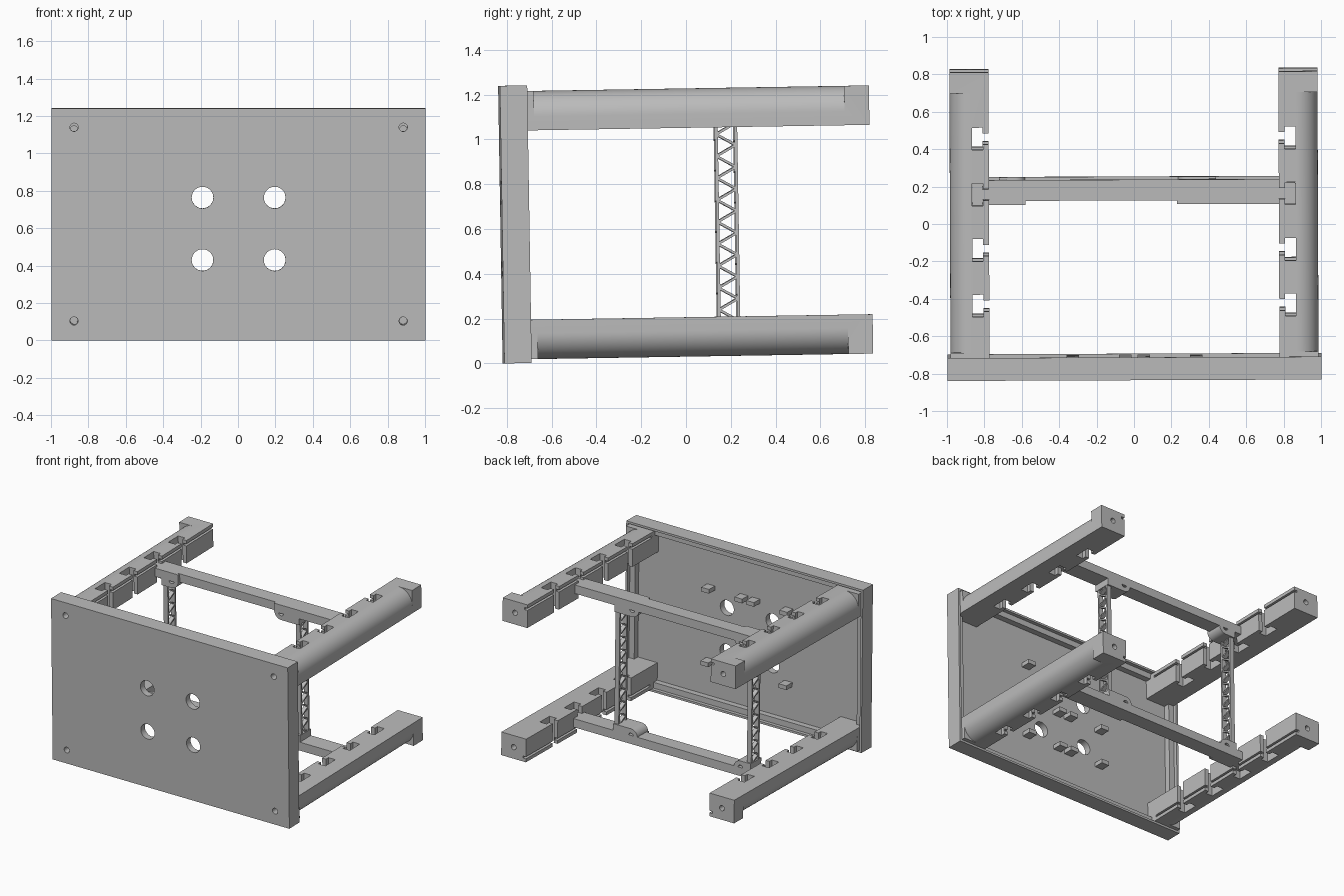
import bpy, bmesh, math
from mathutils import Matrix, Vector

cube = bpy.data.objects.get("Cube")
if cube:
    bpy.data.objects.remove(cube, do_unlink=True)

grey = bpy.data.materials.new("plain_grey")
grey.use_nodes = True
COLOR = (0.5, 0.5, 0.5, 1)
grey.diffuse_color = COLOR
grey.node_tree.nodes["Principled BSDF"].inputs["Base Color"].default_value = COLOR

MID = 0.629  # mirror height between upper and lower parts
parts = []


def finish(name, bm):
    bmesh.ops.recalc_face_normals(bm, faces=bm.faces)
    mesh = bpy.data.meshes.new(name)
    bm.to_mesh(mesh)
    bm.free()
    mesh.materials.append(grey)
    obj = bpy.data.objects.new(name, mesh)
    bpy.context.collection.objects.link(obj)
    parts.append(obj)
    return obj


def add_box(bm, x0, x1, y0, y1, z0, z1):
    m = Matrix.Translation(((x0 + x1) / 2, (y0 + y1) / 2, (z0 + z1) / 2))
    m = m @ Matrix.Diagonal((x1 - x0, y1 - y0, z1 - z0, 1))
    bmesh.ops.create_cube(bm, size=1, matrix=m)


def boxes(name, *dims):
    bm = bmesh.new()
    for d in dims:
        add_box(bm, *d)
    return finish(name, bm)


def prism(name, profile, y0, y1):
    """Extrude an x-z profile along y."""
    bm = bmesh.new()
    face = bm.faces.new([bm.verts.new((x, y0, z)) for x, z in profile])
    ext = bmesh.ops.extrude_face_region(bm, geom=[face])["geom"]
    verts = [g for g in ext if isinstance(g, bmesh.types.BMVert)]
    bmesh.ops.translate(bm, verts=verts, vec=(0, y1 - y0, 0))
    return finish(name, bm)


def arc(cx, cz, r, a0, a1, n):
    angles = [math.radians(a0 + (a1 - a0) * i / n) for i in range(n + 1)]
    return [(cx + r * math.cos(a), cz + r * math.sin(a)) for a in angles]


def hole(x, z, r, y0, y1):
    return prism("cutter", arc(x, z, r, 0, 345, 23), y0, y1)


def cut(obj, cutters):
    for c in cutters:
        c.hide_render = True
        mod = obj.modifiers.new("cut", "BOOLEAN")
        mod.operation, mod.solver, mod.object = "DIFFERENCE", "EXACT", c
    deps = bpy.context.evaluated_depsgraph_get()
    mesh = bpy.data.meshes.new_from_object(obj.evaluated_get(deps))
    obj.modifiers.clear()
    obj.data = mesh
    for c in cutters:
        parts.remove(c)
        bpy.data.objects.remove(c, do_unlink=True)


def mirrored(obj, name, flip_x, flip_z):
    bm = bmesh.new()
    bm.from_mesh(obj.data)
    m = Matrix.Diagonal((-1 if flip_x else 1, 1, -1 if flip_z else 1, 1))
    m.translation.z = 2 * MID if flip_z else 0
    bm.transform(m)
    return finish(name, bm)


# Front panel: stepped recess at the back, four round openings, corner screws
panel = boxes("front_panel", (-1, 1, -0.815, -0.693, 0.013, 1.253))
cutters = [boxes("cutter", (-0.984, 0.984, -0.72, -0.6, 0.029, 1.237)),
           boxes("cutter", (-0.94, 0.94, -0.765, -0.6, 0.073, 1.193))]
for sx in (-1, 1):
    cutters += [hole(sx * 0.193, z, 0.058, -0.9, -0.6) for z in (0.443, 0.777)]
    cutters += [hole(sx * 0.88, z, 0.022, -0.9, -0.6) for z in (0.117, 1.153)]
cut(panel, cutters)

# Small pegs on the back of the panel
boxes("panel_pegs", *[(x - 0.033, x + 0.033, -0.77, -0.693, z - 0.016, z + 0.016)
                      for x in (-0.33, -0.05, 0.05, 0.33) for z in (0.34, 0.62, 0.9)])

# Corner rail: outer edge rounded, T slots, inner groove and screw holes
IN, OUT, LOW, TOP = 0.775, 0.984, 1.052, 1.228
SLOTS = (-0.415, -0.118, 0.18, 0.478)
rail = boxes("upper_left_rail", (IN, OUT, -0.766, 0.833, LOW, TOP))
R = 0.115
corner = arc(OUT - R, TOP - R, R, 0, 90, 14)
corner += [(OUT - R, TOP + 0.05), (OUT + 0.05, TOP + 0.05), (OUT + 0.05, TOP - R)]
cutters = [prism("cutter", corner, -0.665, 0.722),
           boxes("cutter", (IN - 0.05, IN + 0.026, -0.68, 0.9, 1.186, 1.202)),
           hole(0.88, 1.14, 0.02, 0.7, 0.9),
           hole(0.88, 1.14, 0.02, -0.9, -0.6)]
for s in SLOTS:
    cutters.append(boxes("cutter", (IN + 0.032, IN + 0.09, s - 0.06, s + 0.06, 1, 1.3)))
    cutters.append(boxes("cutter", (IN - 0.05, IN + 0.05, s - 0.03, s + 0.03, 0.99, 1.31)))
cut(rail, cutters)
mirrored(rail, "upper_right_rail", True, False)
mirrored(rail, "lower_left_rail", False, True)
mirrored(rail, "lower_right_rail", True, True)

# Cross bar with hooked ends sitting in the rail slots
BAR0, BAR1 = 1.105, 1.17
FRONT, BACK = 0.124, 0.256
dims = [(-0.59, 0.23, 0.145, BACK, BAR0, BAR1),
        (-IN, -0.59, FRONT, BACK, BAR0, BAR1),
        (0.23, IN, FRONT, BACK, BAR0, BAR1)]
for sx in (-1, 1):
    for a, b, h in ((IN - 0.005, IN + 0.04, 0.028), (IN + 0.034, IN + 0.088, 0.058)):
        x0, x1 = sorted((sx * a, sx * b))
        dims.append((x0, x1, 0.18 - h, 0.18 + h, BAR0, BAR1))
bar = boxes("upper_cross_bar", *dims)
mirrored(bar, "lower_cross_bar", False, True)

# Screw bosses beside each strut, and the lattice struts
STRUTS = {"left": (0.42, 0.29), "right": (-0.7, -0.635)}
for side, (sx, bx) in STRUTS.items():
    d = 1 if sx > bx else -1
    r = 0.055
    prof = [(bx - d * r, BAR1 - 0.002)]
    prof += [(bx + d * (x - bx), z) for x, z in arc(bx, 1.11, r, 180, 270, 8)]
    prof += [(sx + d * 0.02, 1.055), (sx + d * 0.02, BAR1 - 0.002)]
    boss = prism("upper_%s_boss" % side, prof, FRONT, BACK)
    cut(boss, [hole(bx, 1.11, 0.022, 0, 0.4)])
    mirrored(boss, "lower_%s_boss" % side, False, True)

    bm = bmesh.new()
    y0, y1, z0, z1 = 0.143, 0.244, 2 * MID - 1.07, 1.07
    for y in (y0, y1 - 0.014):
        add_box(bm, sx - 0.018, sx + 0.018, y, y + 0.014, z0, z1)
    n = 18
    for i in range(n):
        ya, yb = (y0 + 0.007, y1 - 0.007) if i % 2 else (y1 - 0.007, y0 + 0.007)
        a = Vector((sx, ya, z0 + (z1 - z0) * i / n))
        b = Vector((sx, yb, z0 + (z1 - z0) * (i + 1) / n))
        m = Matrix.Translation((a + b) / 2)
        m = m @ Matrix.Rotation(math.atan2(b.z - a.z, b.y - a.y), 4, "X")
        m = m @ Matrix.Diagonal((0.032, (b - a).length, 0.011, 1))
        bmesh.ops.create_cube(bm, size=1, matrix=m)
    finish("%s_lattice_strut" % side, bm)

# Slight lean of the whole assembly, then smooth only the round surfaces
lean = Matrix.Rotation(0.004, 4, "Z") @ Matrix.Rotation(0.0163, 4, "X")
bpy.ops.object.select_all(action="DESELECT")
for obj in parts:
    obj.data.transform(lean)
    obj.select_set(True)
bpy.context.view_layer.objects.active = parts[0]
bpy.ops.object.shade_smooth_by_angle(angle=math.radians(25))
